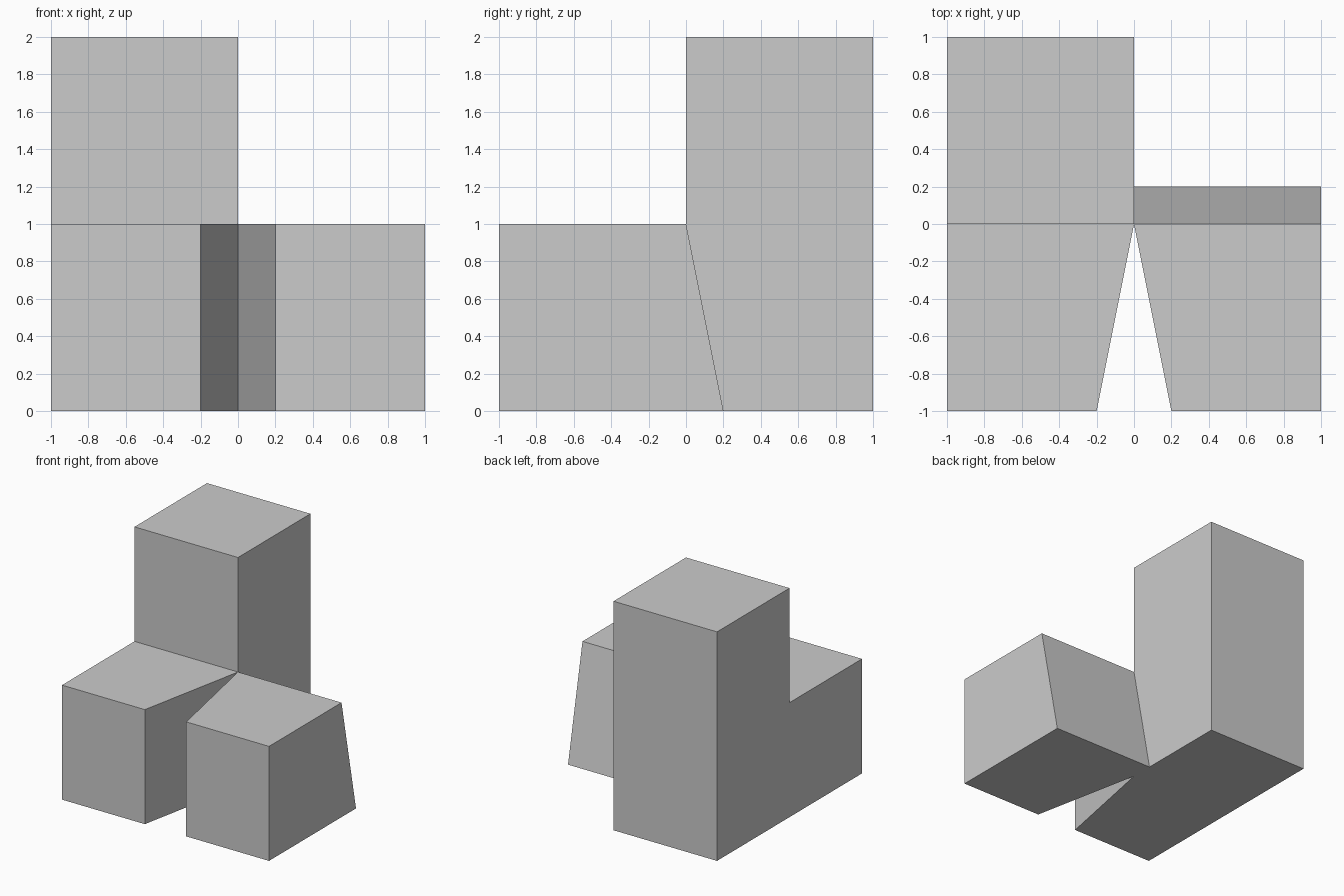
import bpy, bmesh, math

cube = bpy.data.objects.get("Cube")
if cube:
    bpy.data.objects.remove(cube, do_unlink=True)


def finish(name, bm):
    """Merge coplanar faces, fix normals and link the mesh as a flat shaded object."""
    bmesh.ops.dissolve_limit(bm, angle_limit=math.radians(0.5),
                             verts=bm.verts[:], edges=bm.edges[:])
    bmesh.ops.recalc_face_normals(bm, faces=bm.faces[:])
    mesh = bpy.data.meshes.new(name)
    bm.to_mesh(mesh)
    bm.free()
    obj = bpy.data.objects.new(name, mesh)
    bpy.context.collection.objects.link(obj)
    return obj


def raise_face(bm, face, height):
    """Extrude a face straight up, leaving no face inside the solid."""
    made = bmesh.ops.extrude_face_region(bm, geom=[face])["geom"]
    bmesh.ops.translate(bm, vec=(0, 0, height),
                        verts=[g for g in made if isinstance(g, bmesh.types.BMVert)])
    if face.is_valid:
        bmesh.ops.delete(bm, geom=[face], context='FACES_ONLY')
    return next(g for g in made if isinstance(g, bmesh.types.BMFace))


step = 1.0     # height of the low blocks
gap = 0.2      # half width of the notch mouth, and the back slope offset

# Low block and tower in one solid: raise the footprint, split its top, raise the rear half
bm = bmesh.new()
footprint = [(-1, -1), (-gap, -1), (0, 0), (0, 1), (-1, 1), (-1, 0)]
base = bm.faces.new([bm.verts.new((x, y, 0)) for x, y in footprint])
floor = base.copy()
top = raise_face(bm, base, step)
split = [v for v in top.verts if abs(v.co.y) < 1e-5]
bmesh.ops.connect_verts(bm, verts=split)
bm.faces.ensure_lookup_table()
rear = next(f for f in bm.faces
            if all(v.co.z > 0.5 and v.co.y > -1e-5 for v in f.verts))
raise_face(bm, rear, step)
bmesh.ops.remove_doubles(bm, verts=bm.verts[:], dist=1e-5)
finish("tower_and_low_block", bm)

# Wedge block: slanted inner side and a back that slopes out towards the ground
bm = bmesh.new()
front = [(gap, -1), (1, -1), (1, 0), (0, 0)]
foot = [(gap, -1), (1, -1), (1, gap), (0, gap), (0, 0)]
for outline, z in ((front, step), (foot, 0)):
    for x, y in outline:
        bm.verts.new((x, y, z))
bmesh.ops.convex_hull(bm, input=bm.verts[:])
finish("wedge_block", bm)
